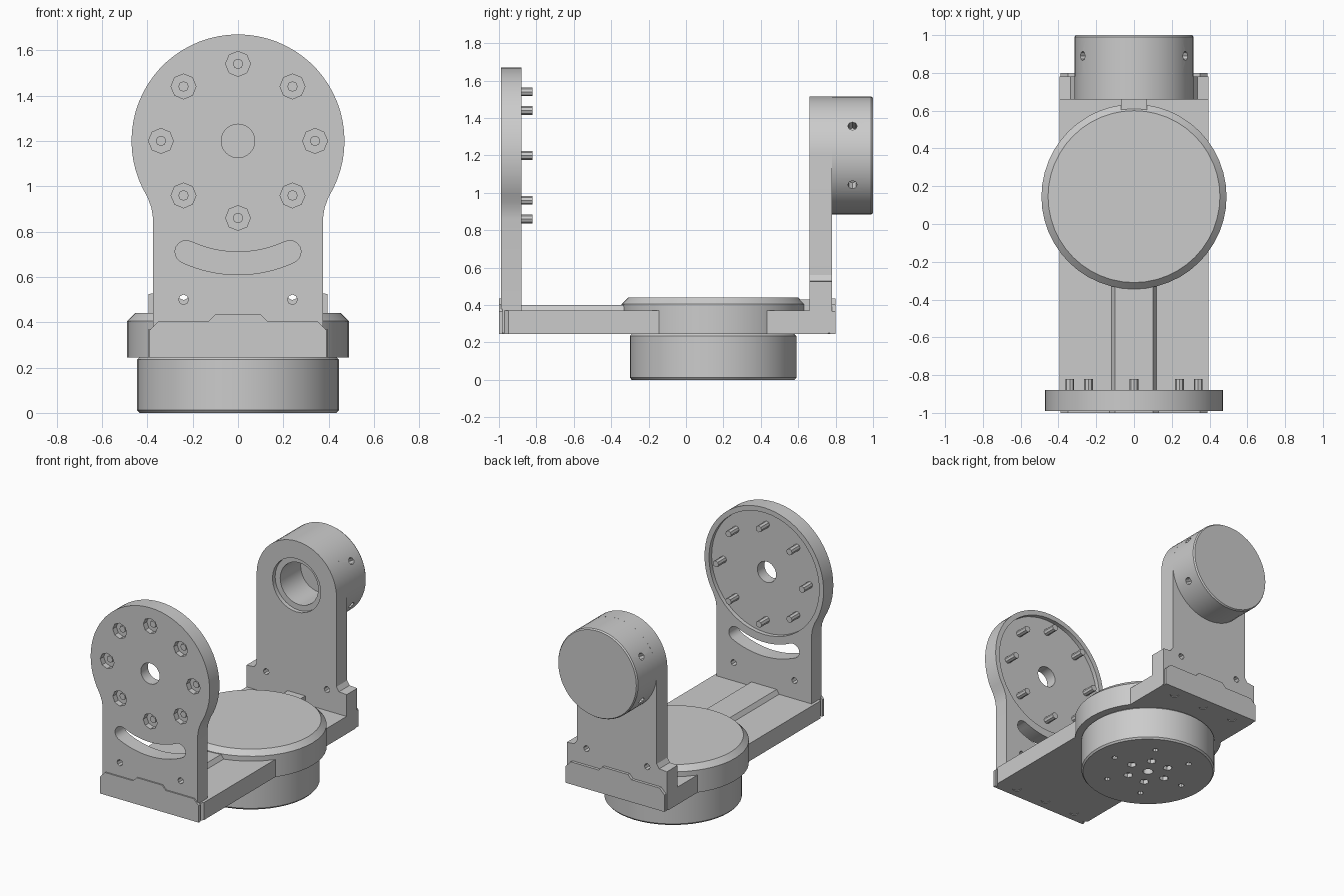
import bpy, bmesh
from math import sin, cos, pi, radians
from mathutils import Vector

if "Cube" in bpy.data.objects:
    bpy.data.objects.remove(bpy.data.objects["Cube"])


def arc(r, a0, a1, n, c=(0, 0)):
    """Points on an arc, in degrees, both ends included."""
    return [(c[0] + r * cos(radians(a0 + (a1 - a0) * i / n)),
             c[1] + r * sin(radians(a0 + (a1 - a0) * i / n))) for i in range(n + 1)]


def circle(r, c=(0, 0), n=48):
    return arc(r, 0, 360, n, c)[:-1]


def mirrored(half):
    """Close a right-hand half outline by reflecting it in x."""
    return half + [(-x, y) for x, y in reversed(half)]


def loft(name, axis, rings):
    """Skin equal-length outlines given as (height, points) along y or z."""
    bm = bmesh.new()
    place = (lambda u, v, h: (u, v, h)) if axis == 'z' else (lambda u, v, h: (u, h, v))
    loops = [[bm.verts.new(place(u, v, h)) for u, v in pts] for h, pts in rings]
    n = len(loops[0])
    for lo, hi in zip(loops, loops[1:]):
        for i in range(n):
            bm.faces.new((lo[i], lo[(i + 1) % n], hi[(i + 1) % n], hi[i]))
    bm.faces.new(loops[0])
    bm.faces.new(loops[-1])
    bmesh.ops.recalc_face_normals(bm, faces=bm.faces)
    mesh = bpy.data.meshes.new(name)
    bm.to_mesh(mesh)
    bm.free()
    obj = bpy.data.objects.new(name, mesh)
    bpy.context.collection.objects.link(obj)
    return obj


def prism(name, axis, pts, a, b):
    return loft(name, axis, [(a, pts), (b, pts)])


def cut(obj, cutters):
    """Subtract the cutters, bake the result and remove them."""
    for c in cutters:
        c.hide_render = True
        m = obj.modifiers.new("cut", 'BOOLEAN')
        m.operation, m.solver, m.object = 'DIFFERENCE', 'EXACT', c
    deps = bpy.context.evaluated_depsgraph_get()
    baked = bpy.data.meshes.new_from_object(obj.evaluated_get(deps))
    obj.modifiers.clear()
    obj.data = baked
    for c in cutters:
        bpy.data.objects.remove(c)


def hole(axis, c, r, a, b, n=12):
    return prism("cutter", axis, circle(r, c, n), a, b)


HUB = (0, 1.2)        # tilt axis, in x and z
PAN = (0, 0.145)      # pan axis, in x and y
bolts = [(0.34 * cos(i * pi / 4), 1.2 + 0.34 * sin(i * pi / 4)) for i in range(8)]

# Base plate with clipped corners
base = prism("base_plate", 'z', mirrored(
    [(0.36, -0.985), (0.395, -0.95), (0.395, 0.76), (0.36, 0.79)]), 0.245, 0.37)
cut(base, [hole('z', (x, y), 0.03, 0.2, 0.29)
           for x in (-0.25, 0, 0.25) for y in (-0.92, 0.72)])

# Raised spine along the base plate
spine = loft("base_spine", 'z', [
    (0.36, mirrored([(0.125, -0.89), (0.125, -0.25)])),
    (0.40, mirrored([(0.10, -0.89), (0.10, -0.25)]))])

# End lips with a raised centre tab
lip = mirrored([(0.39, 0.245), (0.39, 0.365), (0.35, 0.405), (0.13, 0.405), (0.10, 0.435)])
prism("front_lip", 'y', lip, -1.0, -0.98)
prism("rear_lip", 'y', lip, 0.77, 0.80)

# Turntable housing with chamfered top, and key tab to the rear arm
loft("pan_housing", 'z', [(0.245, circle(0.49, PAN)), (0.405, circle(0.49, PAN)),
                          (0.44, circle(0.455, PAN))])
prism("rear_key", 'z', mirrored([(0.07, 0.55), (0.07, 0.68)]), 0.36, 0.43)

# Pan motor below the base
motor = loft("pan_motor", 'z', [(0, circle(0.435, PAN)), (0.012, circle(0.445, PAN)),
                                (0.235, circle(0.445, PAN)), (0.25, circle(0.43, PAN))])
pits = [hole('z', PAN, 0.035, -0.1, 0.08)]
for i in range(6):
    a = i * pi / 3
    pits.append(hole('z', (0.14 * cos(a), 0.145 + 0.14 * sin(a)), 0.032, -0.1, 0.03, 6))
    pits.append(hole('z', (0.29 * cos(a), 0.145 + 0.29 * sin(a)), 0.02, -0.1, 0.06, 8))
cut(motor, pits)

# Front arm: round head on a straight neck
head = arc(0.47, -37, 217, 48, HUB)
front = prism("front_arm", 'y', [(-0.375, 0.25), (0.375, 0.25), (0.375, 0.86),
                                 (0.382, 0.905)] + head[1:-1]
              + [(-0.382, 0.905), (-0.375, 0.86)], -0.99, -0.88)
slot = (arc(0.59, 245, 295, 16, HUB)
        + arc(0.05, -65, 115, 8, (0.54 * cos(radians(295)), 1.2 + 0.54 * sin(radians(295))))[1:-1]
        + arc(0.49, 295, 245, 16, HUB)
        + arc(0.05, 65, 245, 8, (0.54 * cos(radians(245)), 1.2 + 0.54 * sin(radians(245))))[1:-1])
cuts = [hole('y', HUB, 0.435, -0.91, -0.8, 48), hole('y', HUB, 0.074, -1.1, -0.7, 24),
        prism("cutter", 'y', slot, -1.1, -0.7)]
cuts += [hole('y', p, 0.055, -1.1, -0.95, 8) for p in bolts]
cuts += [hole('y', (x, 0.5), 0.022, -1.1, -0.7, 8) for x in (-0.24, 0.24)]
cut(front, cuts)

# Screw ends standing out of the front arm's inner face
for i, p in enumerate(bolts):
    prism(f"front_screw_{i + 1}", 'y', circle(0.023, p, 8), -0.96, -0.82)

# Rear arm: stepped foot and rounded top
rear = prism("rear_arm", 'y', [(-0.395, 0.25), (0.395, 0.25), (0.395, 0.525), (0.335, 0.53),
                               (0.315, 0.56)] + arc(0.315, 0, 180, 32, HUB)
             + [(-0.315, 0.56), (-0.335, 0.53), (-0.395, 0.525)], 0.66, 0.78)
cut(rear, [hole('y', (x, 0.52), 0.022, 0.5, 0.9, 8) for x in (-0.24, 0.24)]
    + [hole('y', HUB, 0.19, 0.5, 0.69, 32), hole('y', HUB, 0.15, 0.6, 0.9, 32)])

# Tilt motor drum with a blind bore and radial screw holes
drum = loft("tilt_motor", 'y', [(0.78, circle(0.315, HUB)), (0.99, circle(0.315, HUB)),
                                (1.0, circle(0.308, HUB))])
radial = []
for deg in (30, 150, 210, 330):
    c = hole('z', (0, 0), 0.025, 0.25, 0.4, 8)
    d = Vector((cos(radians(deg)), 0, sin(radians(deg))))
    c.rotation_euler = d.to_track_quat('Z', 'Y').to_euler()
    c.location = (0, 0.89, 1.2)
    radial.append(c)
cut(drum, radial + [hole('y', HUB, 0.15, 0.7, 0.92, 32)])

# Keep hard edges, smooth the round walls
bpy.ops.object.select_all(action='DESELECT')
for o in bpy.context.scene.objects:
    o.select_set(True)
bpy.context.view_layer.objects.active = base
bpy.ops.object.shade_smooth_by_angle(angle=radians(30))
